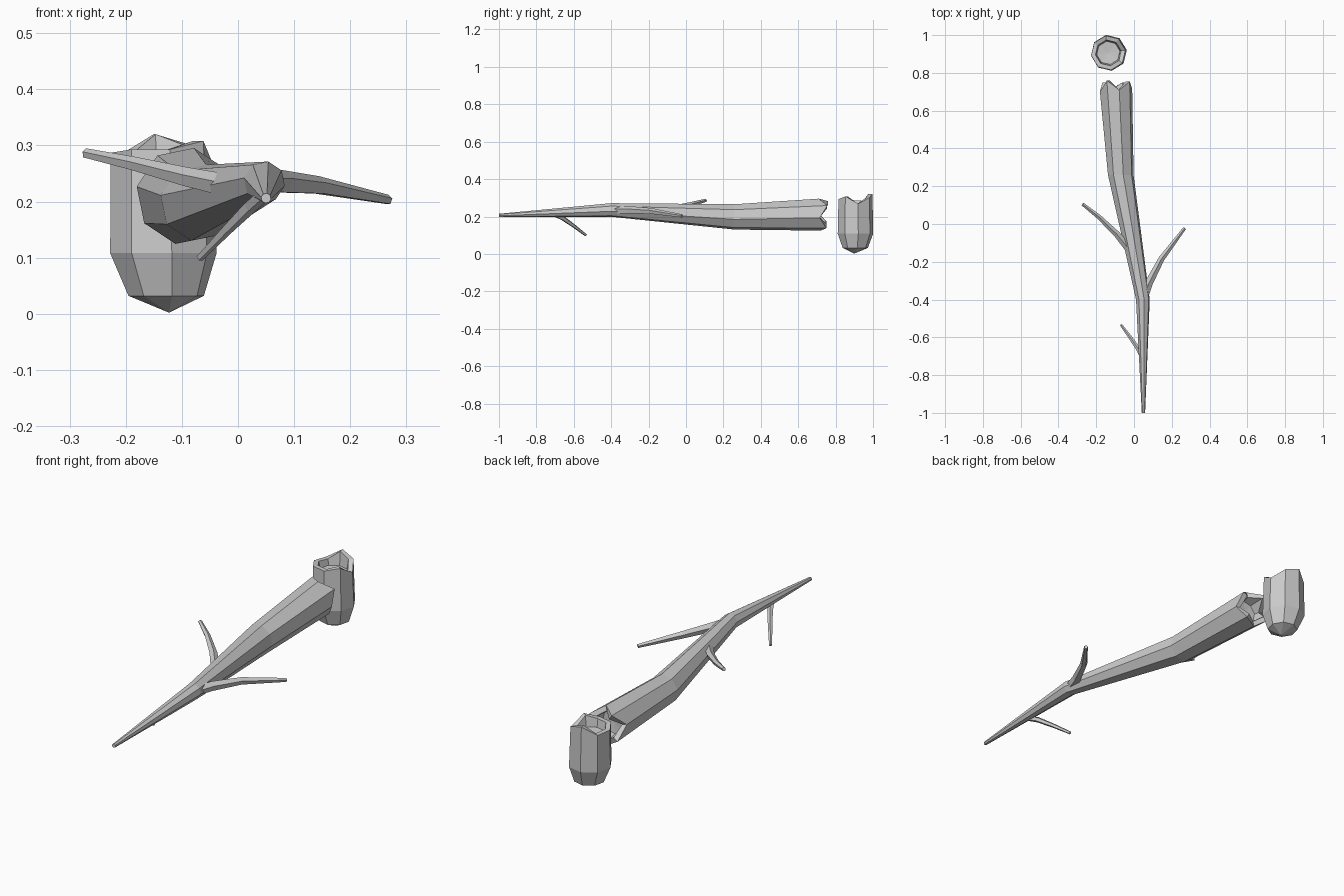
import bpy, bmesh, math
from mathutils import Vector

if "Cube" in bpy.data.objects:
    bpy.data.objects.remove(bpy.data.objects["Cube"])

grey = bpy.data.materials.new("plain grey wood")
grey.diffuse_color = (0.6, 0.6, 0.6, 1)
grey.use_nodes = True
grey.node_tree.nodes["Principled BSDF"].inputs["Base Color"].default_value = grey.diffuse_color


def loft(name, rings, start, end):
    """Skin closed rings of points, closing each end with a fan to a point."""
    bm = bmesh.new()
    loops = [[bm.verts.new(p) for p in ring] for ring in rings]
    n = len(loops[0])
    for a, b in zip(loops, loops[1:]):
        for i in range(n):
            j = (i + 1) % n
            bm.faces.new((a[i], a[j], b[j], b[i]))
    for loop, point in ((loops[0], start), (loops[-1], end)):
        tip = bm.verts.new(point)
        for i in range(n):
            bm.faces.new((loop[i], loop[(i + 1) % n], tip))
    bmesh.ops.recalc_face_normals(bm, faces=bm.faces)
    mesh = bpy.data.meshes.new(name)
    bm.to_mesh(mesh)
    bm.free()
    mesh.materials.append(grey)
    obj = bpy.data.objects.new(name, mesh)
    bpy.context.collection.objects.link(obj)
    return obj


def ring(centre, radius, u, v, phase, sides=8, shift=None):
    """Polygon in the u, v plane; shift moves each corner along the axis."""
    axis = Vector(u).cross(Vector(v))
    points = []
    for i in range(sides):
        a = math.radians(phase) + math.tau * i / sides
        p = Vector(centre) + radius * (math.cos(a) * Vector(u) + math.sin(a) * Vector(v))
        points.append(p + axis * (shift[i] if shift else 0))
    return points


X, Y, Z = (1, 0, 0), (0, 1, 0), (0, 0, 1)

# Fallen trunk, tapering to the front, with a splintered hollow end
splinters = [0.755, 0.71, 0.76, 0.70, 0.75, 0.72, 0.75, 0.715]
trunk_rings = [ring(c, r, X, Z, 34) for c, r in (
    ((0.05, -1.0, 0.206), 0.009),
    ((0.047, -0.4, 0.235), 0.037),
    ((-0.07, 0.26, 0.198), 0.069))]
# X cross Z points to -y, so the splinter lengths are negated
jag = [-s for s in splinters]
trunk_rings.append(ring((-0.095, 0, 0.21), 0.087, X, Z, 34, shift=jag))
trunk_rings.append(ring((-0.095, 0, 0.21), 0.062, X, Z, 34, shift=jag))
trunk_rings.append(ring((-0.095, 0.68, 0.21), 0.055, X, Z, 34))
loft("fallen_trunk", trunk_rings, (0.05, -1.0, 0.206), (-0.095, 0.675, 0.21))

# Upright stump with a tapered base and a broken rim
rim = [0.268, 0.30, 0.32, 0.283, 0.287, 0.293, 0.293, 0.308]
stump_rings = [
    ring((-0.128, 0.905, 0.032), 0.068, X, Y, 9),
    ring((-0.133, 0.906, 0.108), 0.096, X, Y, 9),
    ring((-0.136, 0.906, 0), 0.092, X, Y, 9, shift=rim),
    ring((-0.136, 0.906, 0), 0.069, X, Y, 9, shift=rim),
    ring((-0.136, 0.906, 0.255), 0.062, X, Y, 9)]
loft("stump", stump_rings, (-0.123, 0.9, 0.002), (-0.136, 0.906, 0.25))


def branch(name, path, radii):
    """Bent five-sided branch following a path of points."""
    pts = [Vector(p) for p in path]
    rings = []
    for i, p in enumerate(pts):
        t = (pts[min(i + 1, len(pts) - 1)] - pts[max(i - 1, 0)]).normalized()
        u = t.cross(Vector(Z)).normalized()
        rings.append(ring(p, radii[i], u, u.cross(t), 90, sides=5))
    loft(name, rings, pts[0], pts[-1])


# Side branches
branch("left_branch",
       [(-0.005, -0.16, 0.225), (-0.09, -0.055, 0.243), (-0.185, 0.037, 0.267), (-0.272, 0.105, 0.286)],
       [0.022, 0.018, 0.013, 0.009])
branch("right_branch",
       [(0.055, -0.385, 0.235), (0.08, -0.31, 0.234), (0.145, -0.185, 0.228), (0.268, -0.022, 0.203)],
       [0.022, 0.022, 0.017, 0.009])
branch("lower_twig",
       [(0.045, -0.705, 0.212), (0.022, -0.66, 0.192), (-0.02, -0.6, 0.15), (-0.068, -0.535, 0.1)],
       [0.013, 0.013, 0.010, 0.007])
